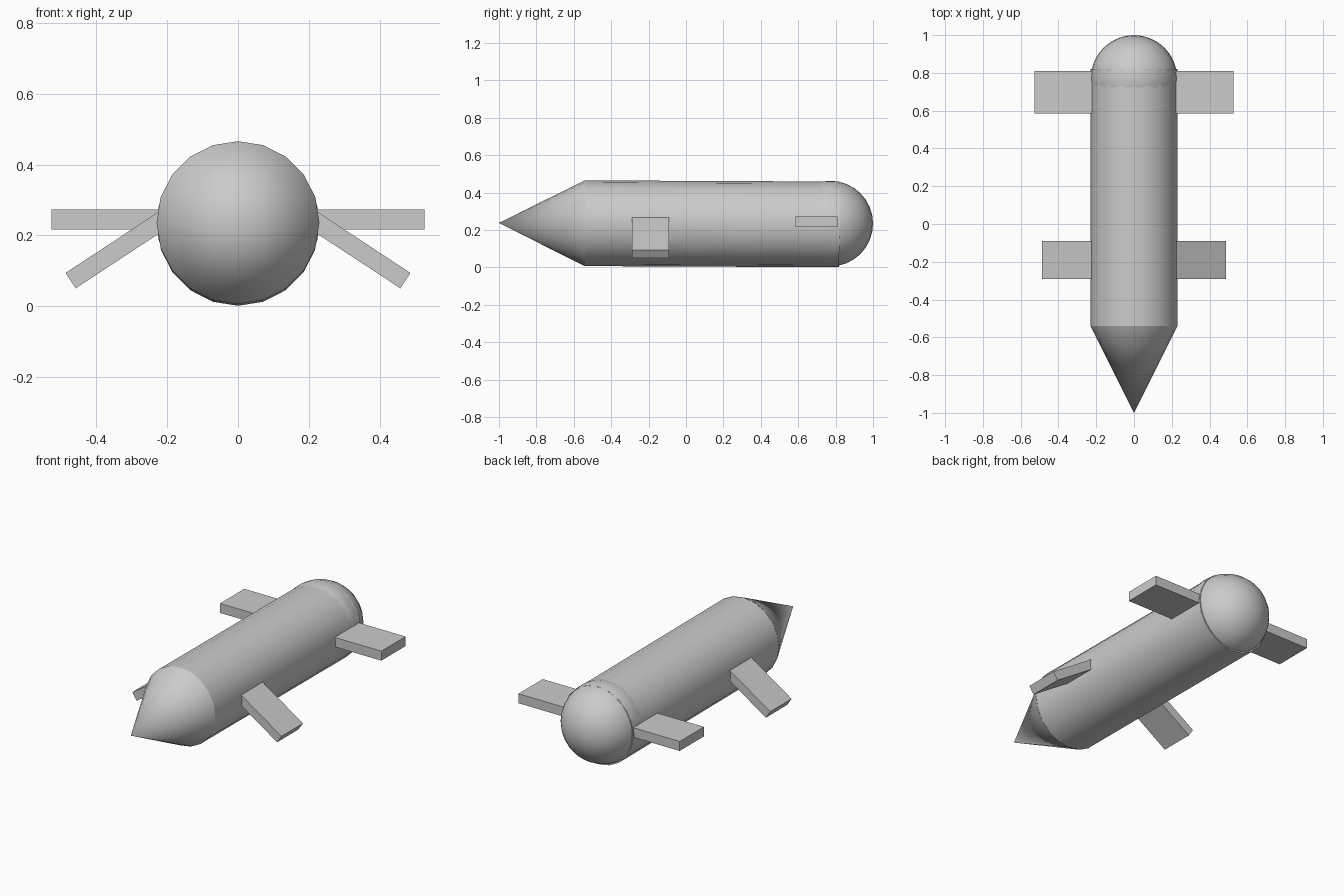
import bpy, math
from mathutils import Vector

if "Cube" in bpy.data.objects:
    bpy.data.objects.remove(bpy.data.objects["Cube"])

def smooth(obj):
    bpy.ops.object.select_all(action='DESELECT')
    obj.select_set(True)
    bpy.context.view_layer.objects.active = obj
    bpy.ops.object.shade_smooth_by_angle(angle=math.radians(40))

def tapered(name, a, b, r1, r2, sides=20):
    """Round section running from point a to point b."""
    a, b = Vector(a), Vector(b)
    d = b - a
    bpy.ops.mesh.primitive_cone_add(vertices=sides, radius1=r1, radius2=r2,
                                    depth=d.length, location=(a + b) / 2)
    obj = bpy.context.object
    obj.name = name
    obj.rotation_euler = (-math.atan2(d.y, d.z), 0, 0)
    smooth(obj)

def fin(name, side, center, size, droop):
    bpy.ops.mesh.primitive_cube_add(size=1, location=(side * center[0], center[1], center[2]))
    obj = bpy.context.object
    obj.name = name
    obj.scale = size
    obj.rotation_euler = (0, side * droop, 0)

# Hull, very slightly tilted, and nose cone
front, rear = (0, -0.54, 0.236), (0, 0.82, 0.23)
tapered("hull", front, rear, 0.229, 0.229)
tapered("nose_cone", (0, -1, 0.238), front, 0, 0.23)

# Rounded tail
bpy.ops.mesh.primitive_uv_sphere_add(segments=32, ring_count=16, radius=0.229,
                                     location=(0, 0.771, 0.234))
bpy.context.object.name = "tail_dome"
smooth(bpy.context.object)

# Fins: drooping pair near the nose, level pair at the tail
droop = math.radians(33.3)
length = 0.38
for side, label in ((1, "right"), (-1, "left")):
    cx = 0.473 - math.cos(droop) * length / 2
    cz = 0.072 + math.sin(droop) * length / 2
    fin("front_fin_" + label, side, (cx, -0.19, cz), (length, 0.2, 0.052), droop)
    fin("rear_fin_" + label, side, (0.3435, 0.698, 0.2445), (0.367, 0.226, 0.056), 0)
